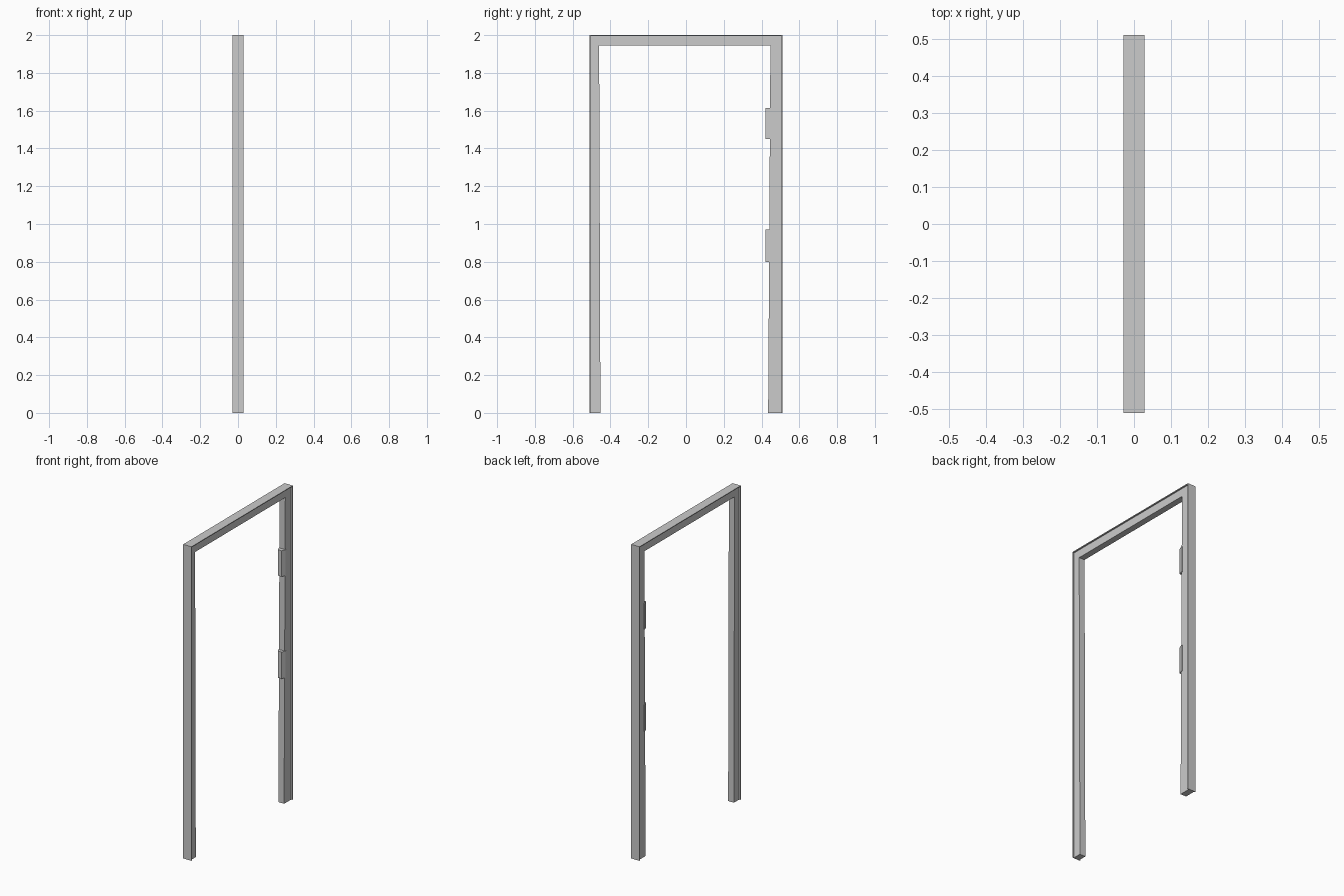
import bpy, bmesh

if "Cube" in bpy.data.objects:
    bpy.data.objects.remove(bpy.data.objects["Cube"])

def prism(name, pts, lo, hi, axis):
    """Extrude a 2D profile: axis 'x' takes (y, z) points, axis 'z' takes (x, y) points."""
    bm = bmesh.new()
    place = (lambda p, h: (h, p[0], p[1])) if axis == 'x' else (lambda p, h: (p[0], p[1], h))
    face = bm.faces.new([bm.verts.new(place(p, lo)) for p in pts])
    ext = bmesh.ops.extrude_face_region(bm, geom=[face])
    move = (hi - lo, 0, 0) if axis == 'x' else (0, 0, hi - lo)
    bmesh.ops.translate(bm, vec=move, verts=[v for v in ext['geom'] if isinstance(v, bmesh.types.BMVert)])
    bmesh.ops.recalc_face_normals(bm, faces=bm.faces)
    me = bpy.data.meshes.new(name)
    bm.to_mesh(me)
    bm.free()
    ob = bpy.data.objects.new(name, me)
    bpy.context.collection.objects.link(ob)
    return ob

W, H, RIM = 0.51, 2.0, 0.005

# thin, wider outer casing
prism("outer_casing", [(-W, 0), (-W, H), (W, H), (W, 0), (W - RIM, 0),
                       (W - RIM, H - RIM), (-W + RIM, H - RIM), (-W + RIM, 0)],
      -0.029, 0.029, 'x')

# thicker, narrower inner frame with slightly tapering posts
w, h = W - RIM, H - RIM
prism("inner_frame", [(-w, 0), (-w, h), (w, h), (w, 0), (0.435, 0),
                      (0.447, 1.945), (-0.46, 1.945), (-0.453, 0)],
      -0.02, 0.02, 'x')

# two hinge covers wrapping the inner edge of one post
for name, z0, z1 in (("lower_hinge", 0.80, 0.97), ("upper_hinge", 1.45, 1.615)):
    prism(name, [(-0.014, 0.42), (0.014, 0.42), (0.024, 0.446),
                 (0.024, 0.452), (-0.024, 0.452), (-0.024, 0.446)], z0, z1, 'z')
